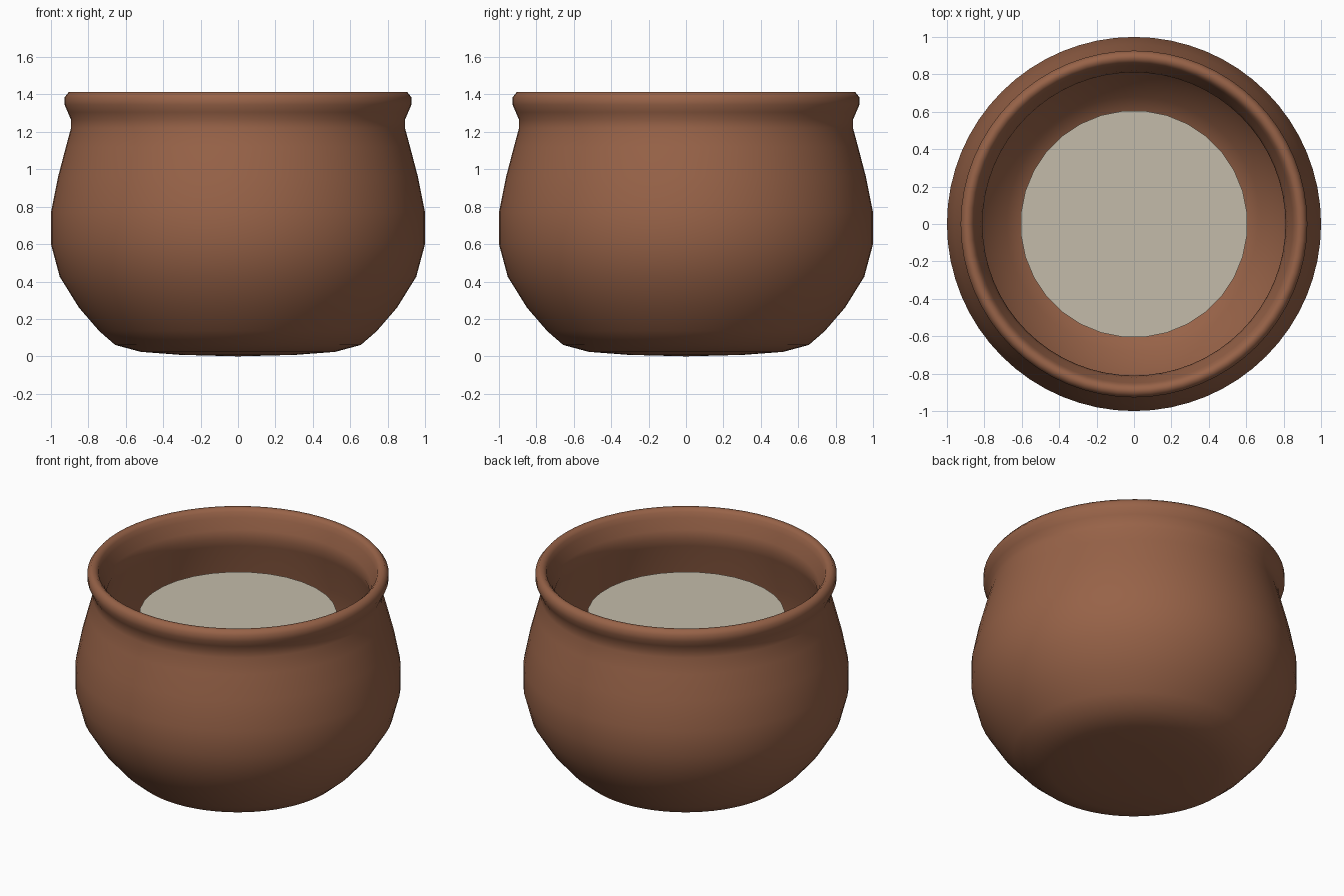
import bpy
import bmesh
from math import cos, sin, tau, radians

cube = bpy.data.objects.get("Cube")
if cube:
    bpy.data.objects.remove(cube, do_unlink=True)


def make_material(name, rgb):
    mat = bpy.data.materials.new(name)
    mat.use_nodes = True
    color = (*rgb, 1)
    mat.diffuse_color = color
    bsdf = next(n for n in mat.node_tree.nodes if n.type == 'BSDF_PRINCIPLED')
    bsdf.inputs["Base Color"].default_value = color
    bsdf.inputs["Roughness"].default_value = 0.8
    return mat


def finish(bm, name, mat):
    mesh = bpy.data.meshes.new(name)
    bm.to_mesh(mesh)
    bm.free()
    mesh.materials.append(mat)
    obj = bpy.data.objects.new(name, mesh)
    bpy.context.collection.objects.link(obj)
    return obj


def lathe(name, profile, steps, mat):
    """Revolve a closed (radius, height) profile that starts and ends on the axis."""
    bm = bmesh.new()
    bottom = bm.verts.new((0, 0, profile[0][1]))
    top = bm.verts.new((0, 0, profile[-1][1]))
    rings = [[bm.verts.new((r * cos(tau * i / steps), r * sin(tau * i / steps), z))
              for i in range(steps)] for r, z in profile[1:-1]]
    for i in range(steps):
        j = (i + 1) % steps
        bm.faces.new((bottom, rings[0][j], rings[0][i]))
        for a, b in zip(rings, rings[1:]):
            bm.faces.new((a[i], a[j], b[j], b[i]))
        bm.faces.new((top, rings[-1][i], rings[-1][j]))
    for face in bm.faces:
        face.smooth = True
    return finish(bm, name, mat)


terracotta = make_material("terracotta", (0.31, 0.123, 0.064))
cream = make_material("cream", (0.55, 0.50, 0.40))

# Pot: outer wall from the base up, rolled rim, then the inner wall down
outer_wall = [(0, 0), (0.31, 0.008), (0.52, 0.024), (0.657, 0.061), (0.743, 0.136),
              (0.85, 0.26), (0.953, 0.425), (1.0, 0.6), (1.0, 0.77), (0.962, 0.96),
              (0.92, 1.12), (0.893, 1.22), (0.893, 1.265)]
rim = [(0.91, 1.305), (0.927, 1.345), (0.927, 1.385), (0.905, 1.413),
       (0.88, 1.413), (0.86, 1.395), (0.85, 1.36)]
inner_wall = [(0.82, 1.29), (0.81, 1.235), (0.825, 1.18), (0.88, 0.95), (0.915, 0.77),
              (0.915, 0.6), (0.87, 0.46), (0.78, 0.32), (0.68, 0.2), (0.6, 0.14),
              (0.48, 0.105), (0, 0.09)]
lathe("pot", outer_wall + rim + inner_wall, 64, terracotta)

# Flat surface of the contents
bm = bmesh.new()
bmesh.ops.create_circle(bm, cap_ends=True, segments=32, radius=0.607)
contents = finish(bm, "contents_surface", cream)
contents.location.z = 1.105
contents.rotation_euler.z = radians(180 / 32)
